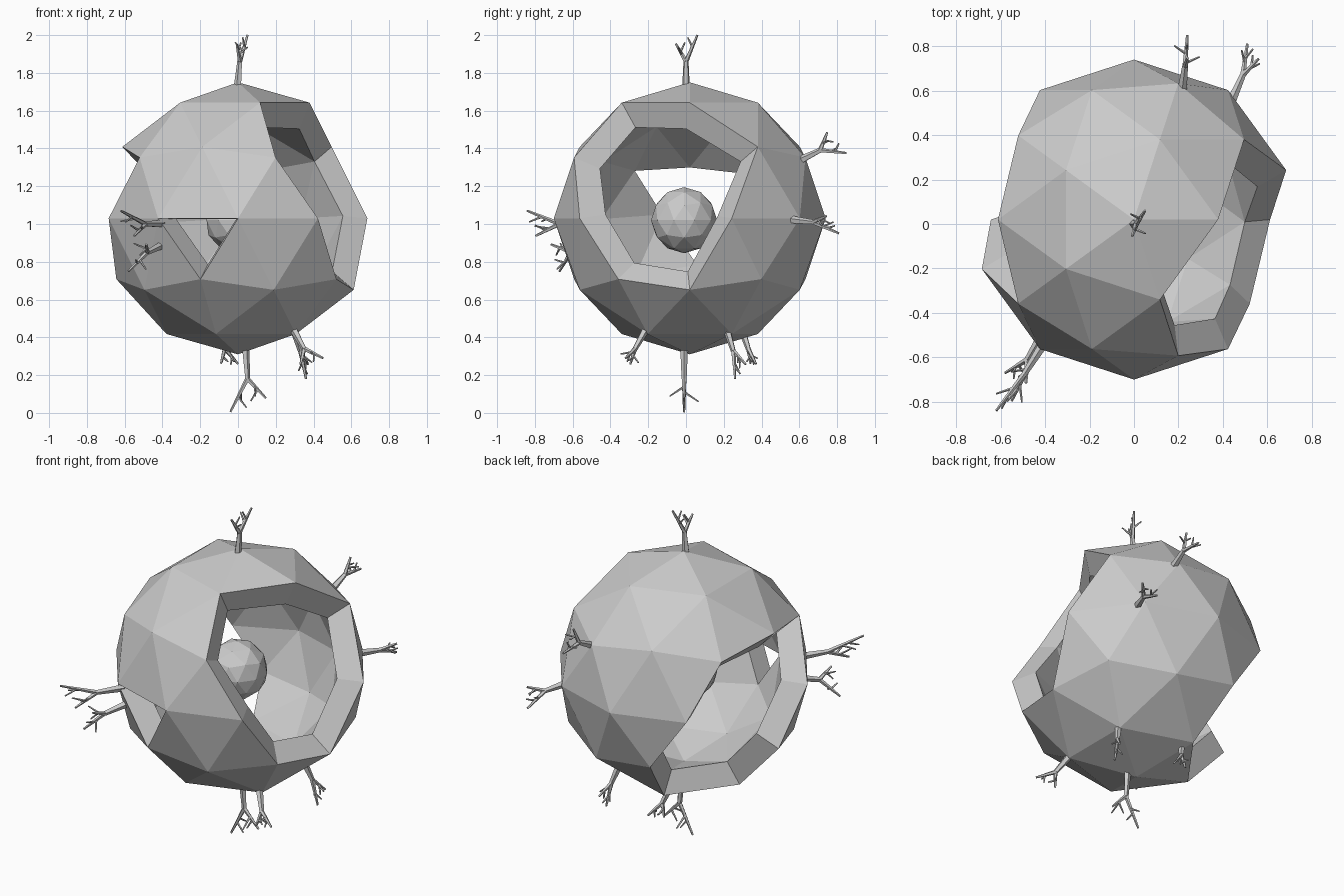
import bpy, bmesh
from math import radians, cos, sin, sqrt
from mathutils import Vector

if "Cube" in bpy.data.objects:
    bpy.data.objects.remove(bpy.data.objects["Cube"])

CENTRE = Vector((0, 0.02, 1.03))
R = 0.72


def on_sphere(az, z):
    r = sqrt(1 - z * z)
    return Vector((r * cos(radians(az)), r * sin(radians(az)), z)) * R


# Outer shell: faceted sphere with openings, then thickened
bpy.ops.mesh.primitive_ico_sphere_add(subdivisions=2, radius=R, location=CENTRE)
shell = bpy.context.object
shell.name = "outer_shell"
bm = bmesh.new()
bm.from_mesh(shell.data)


def nearest(p):
    return min(bm.verts, key=lambda v: (v.co - p).length)


# right opening (3 verts), left opening (2 verts)
doomed = [nearest(on_sphere(a, z)) for a, z in
          ((0, .447), (342, 0), (324, .526), (162, 0), (144, -.526))]
# single facets: left opening's front corner and the small front opening
corners = [((216, .447), (180, .526), (198, 0)), ((234, 0), (270, 0), (252, -.447))]
faces = []
for tri in corners:
    vs = {nearest(on_sphere(a, z)) for a, z in tri}
    faces += [f for f in bm.faces if set(f.verts) == vs]
bmesh.ops.delete(bm, geom=faces, context='FACES_ONLY')
bmesh.ops.delete(bm, geom=doomed, context='VERTS')
bm.to_mesh(shell.data)
bm.free()
mod = shell.modifiers.new("thickness", 'SOLIDIFY')
mod.thickness = 0.15
mod.offset = -1

# Core ball
bpy.ops.mesh.primitive_ico_sphere_add(subdivisions=2, radius=0.175, location=(0, -0.01, 1.02))
bpy.context.object.name = "core_ball"


# Branching antennae
def limb(bm, a, b, r1, r2, n=5):
    d = b - a
    q = d.to_track_quat('Z', 'Y').to_matrix().to_4x4()
    q.translation = (a + b) / 2
    bmesh.ops.create_cone(bm, cap_ends=True, segments=n, radius1=r1, radius2=r2,
                          depth=d.length, matrix=q)


def antenna(name, base, fork, tip):
    base, fork, tip = Vector(base), Vector(fork), Vector(tip)
    axis = (fork - base).normalized()
    bm = bmesh.new()
    limb(bm, base - axis * 0.03, fork, 0.022, 0.014)
    along = axis * (tip - fork).dot(axis)
    side = (tip - fork) - along
    if side.length < 0.05:
        side = side.normalized() * 0.05
    cross = axis.cross(side)
    tip2 = fork + along * 0.65 - side * 0.9
    for end, s in ((tip, 1), (tip2, -1)):
        limb(bm, fork, end, 0.013, 0.006)
        mid = fork.lerp(end, 0.4)
        limb(bm, mid, mid + along * 0.3 + cross * 0.75 * s, 0.007, 0.004)
        mid = fork.lerp(end, 0.55)
        limb(bm, mid, mid + along * 0.35 - side * 0.4 * s, 0.007, 0.004)
    me = bpy.data.meshes.new(name)
    bm.to_mesh(me)
    bm.free()
    bpy.context.collection.objects.link(bpy.data.objects.new(name, me))


antenna("top_antenna", (0, 0, 1.74), (.01, 0, 1.86), (.05, .06, 2.0))
antenna("bottom_antenna", (.04, -.01, .33), (.05, -.01, .18), (-.04, -.01, .005))
antenna("lower_right_back_antenna", (.30, .22, .43), (.33, .25, .33), (.36, .26, .18))
antenna("lower_right_front_antenna", (.30, -.22, .43), (.35, -.27, .34), (.45, -.32, .29))
antenna("lower_back_antenna", (-.1, .30, .43), (-.07, .33, .34), (.0, .37, .26))
antenna("upper_back_antenna", (.22, .63, 1.35), (.23, .71, 1.39), (.24, .85, 1.375))
antenna("mid_back_antenna", (.45, .58, 1.02), (.49, .67, 1.01), (.51, .81, .95))
antenna("front_left_antenna", (-.42, -.56, 1.0), (-.49, -.67, 1.0), (-.62, -.84, 1.07))
antenna("front_left_low_antenna", (-.42, -.51, .88), (-.48, -.61, .85), (-.58, -.67, .75))
